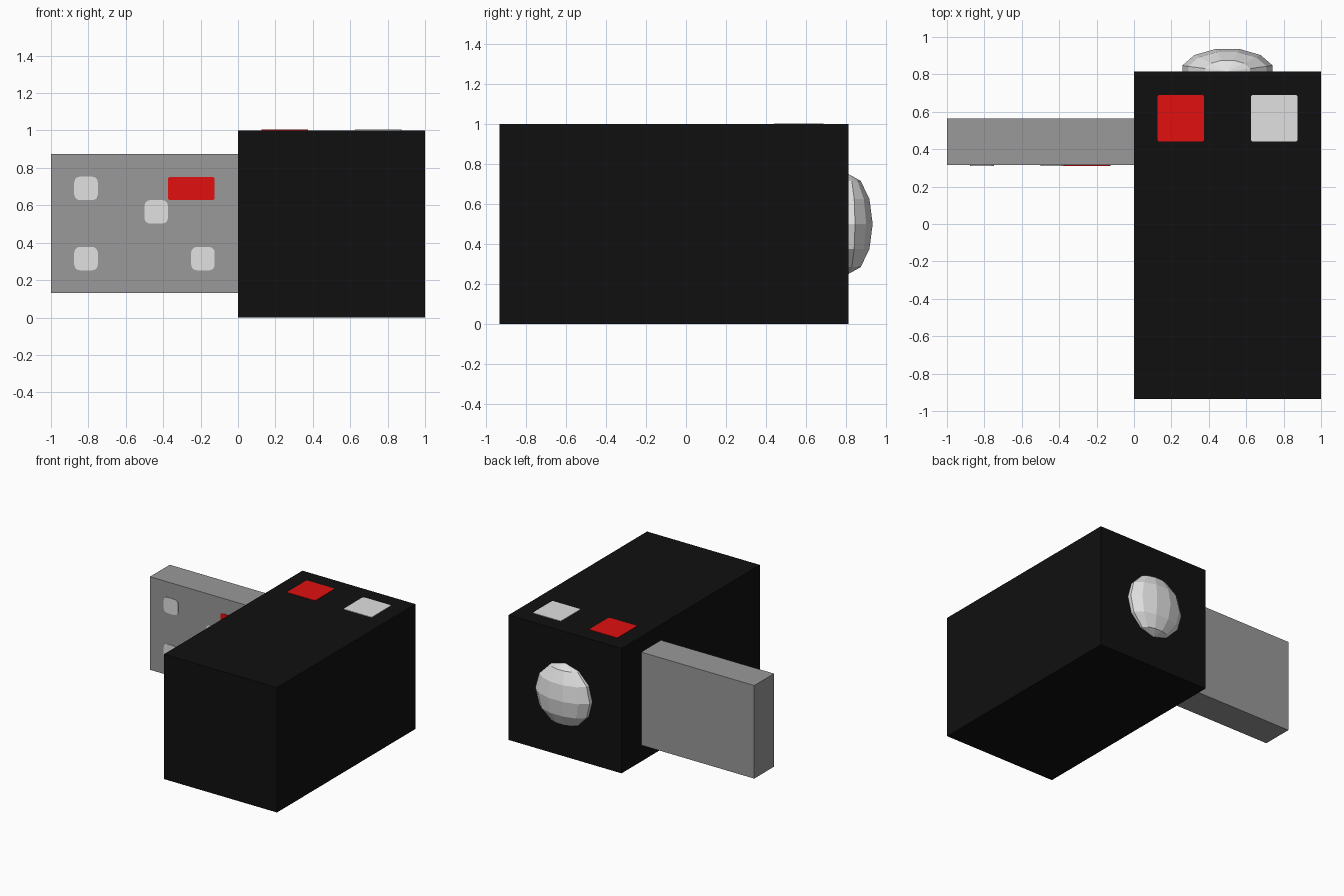
import bpy, bmesh, math
from mathutils import Matrix, Vector

if "Cube" in bpy.data.objects:
    bpy.data.objects.remove(bpy.data.objects["Cube"])


def material(name, r, g, b):
    m = bpy.data.materials.new(name)
    m.diffuse_color = (r, g, b, 1)
    m.use_nodes = True
    m.node_tree.nodes["Principled BSDF"].inputs["Base Color"].default_value = m.diffuse_color
    return m


BLACK = material("black", 0.005, 0.005, 0.005)
GREY = material("grey", 0.32, 0.32, 0.32)
WHITE = material("white", 0.75, 0.75, 0.75)
RED = material("red", 0.75, 0.005, 0.005)


def finish(name, bm, mat):
    bmesh.ops.recalc_face_normals(bm, faces=bm.faces)
    me = bpy.data.meshes.new(name)
    bm.to_mesh(me)
    bm.free()
    me.materials.append(mat)
    ob = bpy.data.objects.new(name, me)
    bpy.context.collection.objects.link(ob)
    return ob


def box(name, lo, hi, mat):
    lo, hi = Vector(lo), Vector(hi)
    bm = bmesh.new()
    bmesh.ops.create_cube(bm, size=1, matrix=Matrix.Translation((lo + hi) / 2)
                          @ Matrix.Diagonal((*(hi - lo), 1)))
    return finish(name, bm, mat)


def plate(name, centre, w, h, radius, mat, upright=False):
    """Thin rounded rectangle; lies flat on top, or faces -y when upright."""
    bm = bmesh.new()
    pts = []
    for q, (sx, sy) in enumerate([(1, 1), (-1, 1), (-1, -1), (1, -1)]):
        for k in range(4):
            a = math.radians(90 * q + 30 * k)
            pts.append((sx * (w / 2 - radius) + radius * math.cos(a),
                        sy * (h / 2 - radius) + radius * math.sin(a), 0))
    face = bm.faces.new([bm.verts.new(p) for p in pts])
    ext = bmesh.ops.extrude_face_region(bm, geom=[face])
    top = [v for v in ext["geom"] if isinstance(v, bmesh.types.BMVert)]
    bmesh.ops.translate(bm, verts=top, vec=(0, 0, 0.004))
    if upright:
        bm.transform(Matrix.Rotation(math.pi / 2, 4, "X"))
    bm.transform(Matrix.Translation(centre))
    return finish(name, bm, mat)


# Camera body and side screen
box("body", (0, -0.935, 0), (1, 0.815, 1), BLACK)
box("side_screen", (-1, 0.315, 0.13), (0, 0.565, 0.875), GREY)

# Lens: squashed low-poly ball, half sunk into the back of the body
bm = bmesh.new()
bmesh.ops.create_uvsphere(bm, u_segments=12, v_segments=6, radius=0.25)
bm.transform(Matrix.Translation((0.5, 0.815, 0.5))
             @ Matrix.Diagonal((1, 0.5, 1, 1))
             @ Matrix.Rotation(math.radians(15), 4, "Z"))
finish("lens", bm, WHITE)

# Buttons on top of the body
plate("record_button", (0.25, 0.565, 1), 0.25, 0.25, 0.012, RED)
plate("mode_button", (0.75, 0.565, 1), 0.25, 0.25, 0.012, WHITE)

# Markings on the front of the screen
for i, (x, z) in enumerate([(-0.8125, 0.69), (-0.8125, 0.315),
                            (-0.4375, 0.565), (-0.1875, 0.315)]):
    plate(f"screen_dot_{i + 1}", (x, 0.315, z), 0.126, 0.126, 0.03, WHITE, True)
plate("screen_red_bar", (-0.25, 0.315, 0.69), 0.248, 0.124, 0.01, RED, True)
